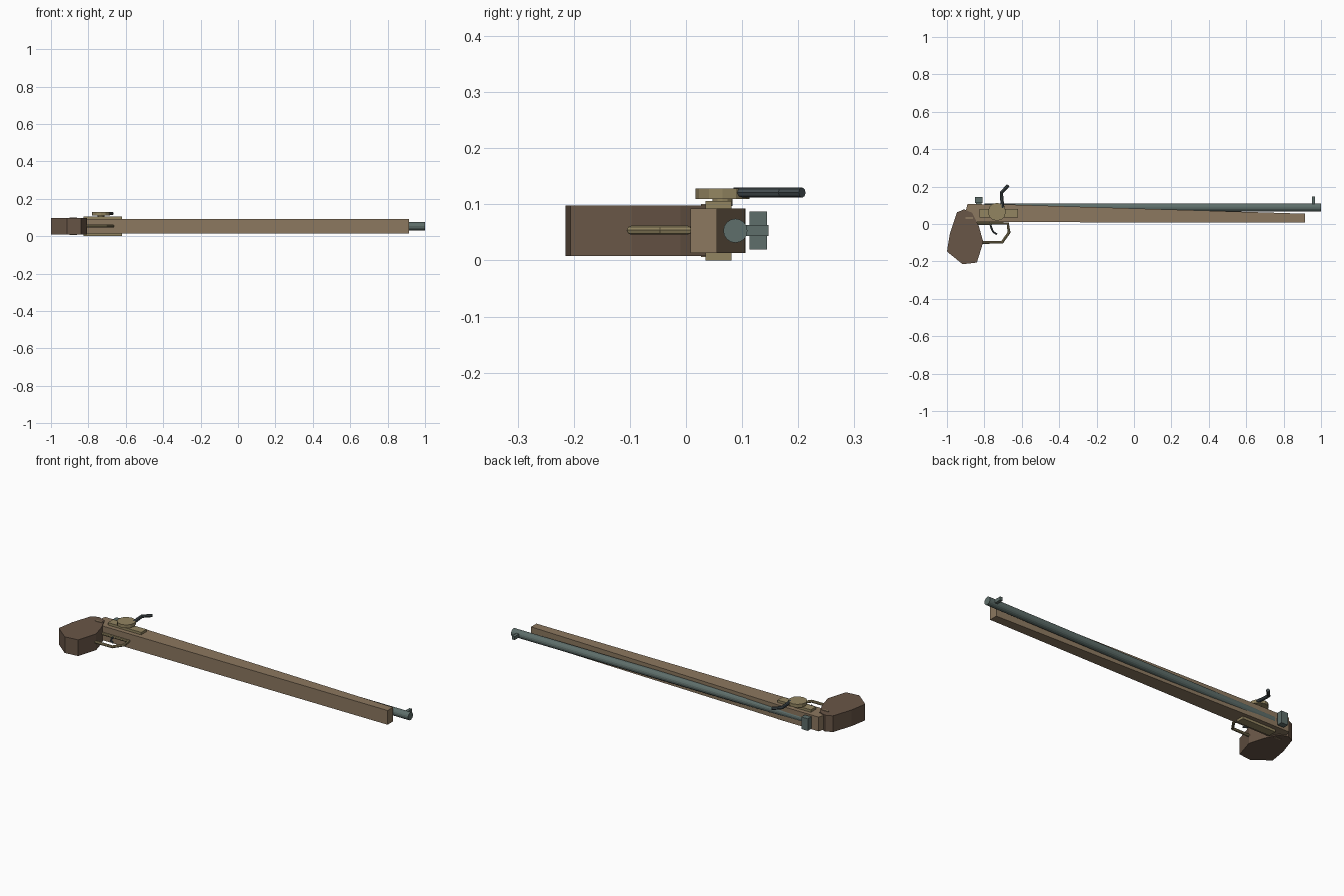
import bpy, bmesh, math
from mathutils import Matrix

if "Cube" in bpy.data.objects:
    bpy.data.objects.remove(bpy.data.objects["Cube"])


def material(name, rgb):
    m = bpy.data.materials.new(name)
    m.diffuse_color = (*rgb, 1)
    m.use_nodes = True
    m.node_tree.nodes["Principled BSDF"].inputs["Base Color"].default_value = m.diffuse_color
    return m


WOOD = material("light_wood", (0.262, 0.188, 0.116))
GRIP = material("dark_wood", (0.141, 0.093, 0.063))
BRASS = material("brass", (0.290, 0.235, 0.120))
STEEL = material("steel", (0.112, 0.156, 0.145))
DARK = material("dark_steel", (0.058, 0.074, 0.080))
MID = 0.053  # centre plane of the piece


def finish(name, bm, mat):
    bmesh.ops.recalc_face_normals(bm, faces=bm.faces)
    me = bpy.data.meshes.new(name)
    bm.to_mesh(me)
    bm.free()
    me.materials.append(mat)
    ob = bpy.data.objects.new(name, me)
    bpy.context.collection.objects.link(ob)
    return ob


def slab(name, outline, z0, z1, mat):
    """Extrude an xy outline from z0 to z1."""
    bm = bmesh.new()
    face = bm.faces.new([bm.verts.new((x, y, z0)) for x, y in outline])
    ext = bmesh.ops.extrude_face_region(bm, geom=[face])
    for v in ext["geom"]:
        if isinstance(v, bmesh.types.BMVert):
            v.co.z = z1
    return finish(name, bm, mat)


def box(name, x0, x1, y0, y1, z0, z1, mat):
    return slab(name, [(x0, y0), (x1, y0), (x1, y1), (x0, y1)], z0, z1, mat)


def cylinder(name, r, depth, matrix, sides, mat):
    bm = bmesh.new()
    bmesh.ops.create_cone(bm, cap_ends=True, segments=sides, radius1=r,
                          radius2=r, depth=depth, matrix=matrix)
    return finish(name, bm, mat)


def rod(name, path, z, r, mat):
    """Octagonal bar following an xy path."""
    cu = bpy.data.curves.new(name, "CURVE")
    cu.dimensions = "3D"
    cu.bevel_depth = r
    cu.bevel_resolution = 2
    cu.use_fill_caps = True
    sp = cu.splines.new("POLY")
    sp.points.add(len(path) - 1)
    sp.use_smooth = False
    for p, (x, y) in zip(sp.points, path):
        p.co = (x, y, z, 1)
    cu.materials.append(mat)
    ob = bpy.data.objects.new(name, cu)
    bpy.context.collection.objects.link(ob)
    bpy.ops.object.select_all(action="DESELECT")
    ob.select_set(True)
    bpy.context.view_layer.objects.active = ob
    bpy.ops.object.convert(target="MESH")


# Long tapering stock and faceted grip
slab("stock", [(-0.86, 0.01), (0.915, 0.008), (0.915, 0.055), (-0.70, 0.105),
               (-0.89, 0.106), (-0.90, 0.07)], 0.0135, 0.0925, WOOD)
slab("grip", [(-0.909, 0.078), (-0.947, 0.062), (-0.984, -0.05), (-1.0, -0.147),
              (-0.925, -0.208), (-0.915, -0.215), (-0.84, -0.206), (-0.806, -0.096),
              (-0.83, -0.01), (-0.865, 0.06)], 0.008, 0.098, GRIP)
box("grip_pin", -0.90, -0.86, 0.027, 0.037, 0.006, 0.101, WOOD)

# Barrel
cylinder("barrel", 0.0215, 1.80,
         Matrix.Translation((0.10, 0.088, MID)) @ Matrix.Rotation(math.pi / 2, 4, "Y"),
         16, STEEL)

# Sights
box("rear_sight", -0.85, -0.81, 0.113, 0.144, 0.020, 0.087, STEEL)
box("rear_sight_foot", -0.845, -0.815, 0.100, 0.115, 0.044, 0.063, STEEL)
box("front_sight", 0.952, 0.968, 0.100, 0.147, 0.044, 0.063, STEEL)

# Side plates, both sides
for side, z0, z1 in (("lower", 0.0, 0.015), ("upper", 0.091, 0.106)):
    box(side + "_side_plate", -0.825, -0.62, 0.035, 0.081, z0, z1, BRASS)

# Lock wheel, its axle and the cocking lever
cylinder("lock_wheel", 0.048, 0.018, Matrix.Translation((-0.733, 0.065, 0.119)), 12, BRASS)
cylinder("lock_axle", 0.018, 0.02, Matrix.Translation((-0.733, 0.065, 0.107)), 12, BRASS)
rod("cocking_lever", [(-0.702, 0.085), (-0.706, 0.125), (-0.709, 0.168), (-0.672, 0.207)],
    0.121, 0.009, DARK)

# Trigger guard and trigger
rod("trigger_guard", [(-0.83, -0.098), (-0.705, -0.098), (-0.668, -0.045),
                      (-0.675, 0.003), (-0.84, 0.003)], MID + 0.001, 0.008, BRASS)
rod("trigger", [(-0.772, 0.015), (-0.763, -0.02), (-0.753, -0.042), (-0.733, -0.055)],
    MID + 0.001, 0.005, DARK)
